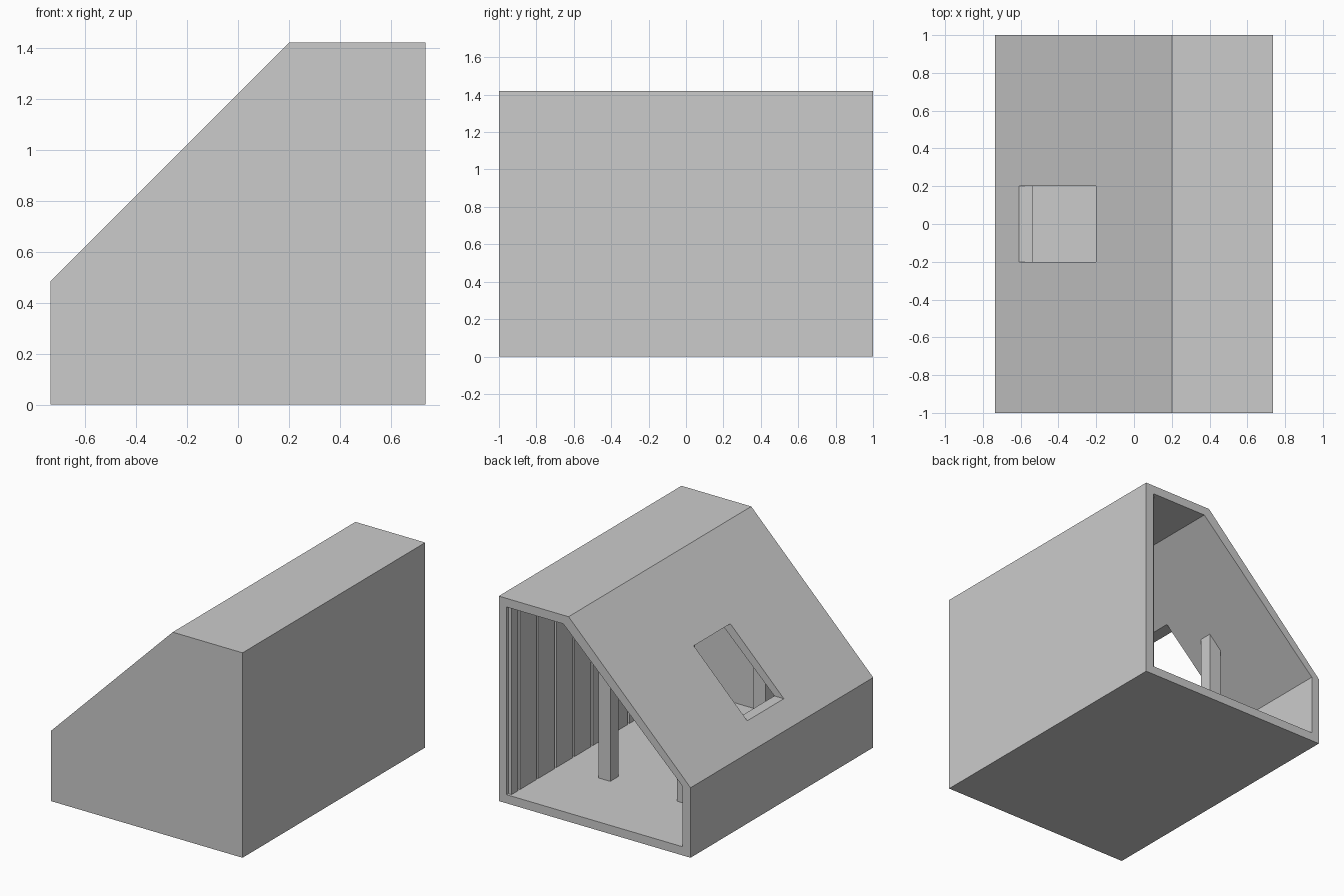
import bpy, bmesh

if "Cube" in bpy.data.objects:
    bpy.data.objects.remove(bpy.data.objects["Cube"])


def extrude_profile(name, profile, y0, y1):
    """Extrude an x-z profile along y into a closed solid."""
    bm = bmesh.new()
    face = bm.faces.new([bm.verts.new((x, y0, z)) for x, z in profile])
    ext = bmesh.ops.extrude_face_region(bm, geom=[face])
    moved = [v for v in ext["geom"] if isinstance(v, bmesh.types.BMVert)]
    bmesh.ops.translate(bm, verts=moved, vec=(0, y1 - y0, 0))
    bmesh.ops.recalc_face_normals(bm, faces=bm.faces)
    mesh = bpy.data.meshes.new(name)
    bm.to_mesh(mesh)
    bm.free()
    obj = bpy.data.objects.new(name, mesh)
    bpy.context.collection.objects.link(obj)
    return obj


def rect(x0, x1, z0, z1):
    return [(x0, z0), (x1, z0), (x1, z1), (x0, z1)]


def cut(target, cutter):
    """Subtract a cutter, apply the result and drop the cutter."""
    cutter.hide_render = True
    mod = target.modifiers.new("cut", "BOOLEAN")
    mod.operation = "DIFFERENCE"
    mod.solver = "EXACT"
    mod.object = cutter
    bpy.context.view_layer.objects.active = target
    bpy.ops.object.modifier_apply(modifier=mod.name)
    bpy.data.objects.remove(cutter, do_unlink=True)


W, H, T = 0.735, 1.42, 0.06

# Attic shell: closed at the front, open at the back
shell = extrude_profile("attic_shell", [
    (-W, 0), (W, 0), (W, H), (0.2, H), (-W, 0.485)], -1, 1)
room = extrude_profile("room_cutter", [
    (-W + T, T), (W - T, T), (W - T, H - T), (0.24, H - T), (-W + T, 0.477)],
    -1 + T, 1.2)
cut(shell, room)

# Skylight with level sill and head
cut(shell, extrude_profile("skylight_cutter", rect(-0.8, 0, 0.61, 1.02), -0.2, 0.2))

# Posts: short ones follow the roof slope, tall ones reach the ceiling
half = 0.045
slope = (H - T - 0.477) / (0.24 + W - T)
for y in (-0.42, 0.42):
    end = "front" if y < 0 else "back"
    for x, side in ((-0.3, "low"), (0.3, "tall")):
        tops = [min(H - T, 0.477 + slope * (px + W - T)) + 0.005
                for px in (x - half, x + half)]
        extrude_profile(f"{side}_post_{end}", [
            (x - half, T - 0.005), (x + half, T - 0.005),
            (x + half, tops[1]), (x - half, tops[0])], y - half, y + half)

# Upright wall planks along the tall side, with narrow gaps
for i in range(11):
    y = -1 + 0.2 * i
    extrude_profile(f"wall_plank_{i}", rect(W - T - 0.025, W - T + 0.005, T - 0.005, H - T + 0.005),
                    max(y - 0.09, -1 + T - 0.005), min(y + 0.09, 0.98))
